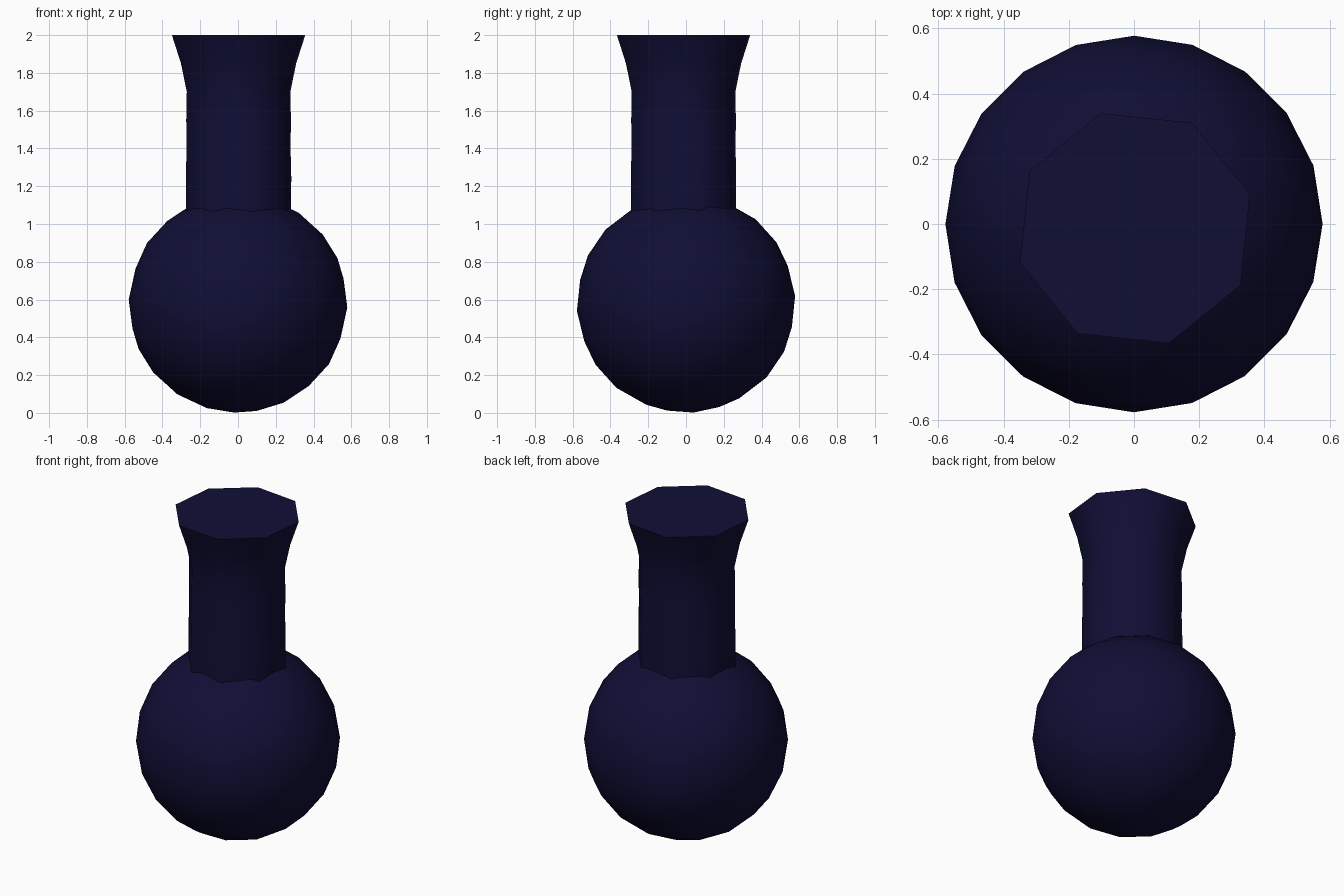
import bpy, bmesh, math
from mathutils import Matrix, Vector

if "Cube" in bpy.data.objects:
    bpy.data.objects.remove(bpy.data.objects["Cube"])

navy = bpy.data.materials.new("dark navy")
navy.diffuse_color = (0.005, 0.0045, 0.036, 1)
navy.use_nodes = True
navy.node_tree.nodes["Principled BSDF"].inputs["Base Color"].default_value = navy.diffuse_color


def add_object(name, bm, angle):
    mesh = bpy.data.meshes.new(name)
    bmesh.ops.recalc_face_normals(bm, faces=bm.faces)
    bm.to_mesh(mesh)
    bm.free()
    mesh.materials.append(navy)
    obj = bpy.data.objects.new(name, mesh)
    bpy.context.collection.objects.link(obj)
    bpy.ops.object.select_all(action='DESELECT')
    obj.select_set(True)
    bpy.context.view_layer.objects.active = obj
    bpy.ops.object.shade_smooth_by_angle(angle=math.radians(angle))
    return obj


# Round body: an icosphere leaning slightly so its lowest point is off centre
R = 0.579
bm = bmesh.new()
bmesh.ops.create_icosphere(bm, subdivisions=3, radius=R)
tilt = Vector((0, 0, -1)).rotation_difference(Vector((-0.02, 0.04, -R))).to_matrix().to_4x4()
bmesh.ops.transform(bm, matrix=Matrix.Translation((0, 0, R)) @ tilt, verts=bm.verts)
add_object("round_body", bm, 60)

# Eight-sided neck with a flared, closed top; it starts inside the body
profile = [(0.290, 1.0), (0.291, 1.25), (0.287, 1.4), (0.289, 1.55),
           (0.286, 1.7), (0.318, 1.85), (0.368, 2.0)]
bm = bmesh.new()
rings = []
for r, z in profile:
    angles = [math.radians(16.5 + 45 * i) for i in range(8)]
    rings.append([bm.verts.new((0.003 + r * math.cos(a), -0.013 + r * math.sin(a), z))
                  for a in angles])
for low, high in zip(rings, rings[1:]):
    for i in range(8):
        j = (i + 1) % 8
        bm.faces.new((low[i], low[j], high[j], high[i]))
bm.faces.new(rings[-1])
bm.faces.new(rings[0][::-1])
add_object("neck", bm, 55)
